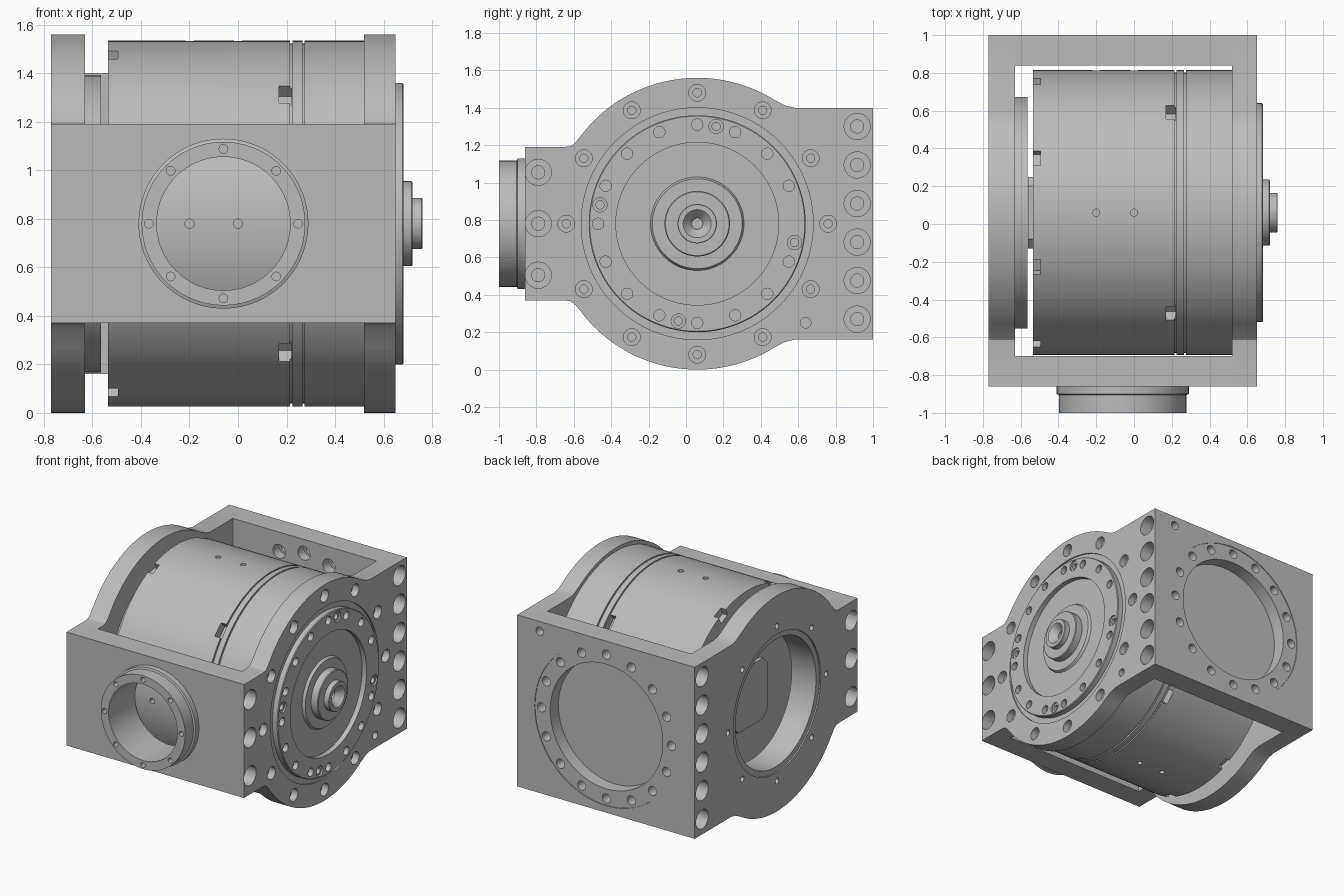
import bpy, bmesh, math
from mathutils import Vector, Matrix

cube = bpy.data.objects.get("Cube")
if cube:
    bpy.data.objects.remove(cube, do_unlink=True)

grey = bpy.data.materials.new("machined grey")
grey.use_nodes = True
colour = (0.5, 0.5, 0.5, 1)
grey.diffuse_color = colour
grey.node_tree.nodes["Principled BSDF"].inputs["Base Color"].default_value = colour

CY, CZ, CX = 0.06, 0.78, -0.06      # motor axis and housing centre
LEFT, RIGHT = Vector((1, 0, 0)), Vector((-1, 0, 0))
BACK, FRONT = Vector((0, 1, 0)), Vector((0, -1, 0))


def lathe(bm, profile, origin, axis, segs=96):
    """Revolve a closed (radius, height) profile about an axis."""
    rot = Vector(axis).to_track_quat('Z', 'Y')
    rings = []
    for r, h in profile:
        n = 1 if r == 0 else segs
        rings.append([bm.verts.new(Vector(origin) + rot @ Vector(
            (r * math.cos(math.tau * i / n), r * math.sin(math.tau * i / n), h)))
            for i in range(n)])
    for a, b in zip(rings, rings[1:] + rings[:1]):
        if len(a) == len(b) == 1:
            continue
        for i in range(segs):
            j = (i + 1) % segs
            quad = [a[i % len(a)], a[j % len(a)], b[j % len(b)], b[i % len(b)]]
            bm.faces.new(list(dict.fromkeys(quad)))


def bore(bm, origin, inward, radius, depth, pin=0, pin_depth=0, segs=24):
    """Stepped drill shape entering a surface."""
    profile = [(0, -0.01), (radius, -0.01), (radius, depth)]
    if pin:
        profile += [(pin, depth), (pin, pin_depth), (0, pin_depth)]
    else:
        profile.append((0, depth))
    lathe(bm, profile, origin, inward, segs)


def box(bm, low, high, matrix=Matrix()):
    low, high = Vector(low), Vector(high)
    m = matrix @ Matrix.Translation((low + high) / 2) @ Matrix.Diagonal((*(high - low), 1))
    bmesh.ops.create_cube(bm, size=1, matrix=m)


def make(name, bm):
    bmesh.ops.recalc_face_normals(bm, faces=bm.faces)
    mesh = bpy.data.meshes.new(name)
    bm.to_mesh(mesh)
    bm.free()
    mesh.materials.append(grey)
    obj = bpy.data.objects.new(name, mesh)
    bpy.context.collection.objects.link(obj)
    return obj


def activate(obj):
    for o in bpy.context.selected_objects:
        o.select_set(False)
    obj.select_set(True)
    bpy.context.view_layer.objects.active = obj


def cut(obj, bm):
    tool = make("cutter", bm)
    tool.hide_render = True
    mod = obj.modifiers.new("cut", 'BOOLEAN')
    mod.operation, mod.solver, mod.object = 'DIFFERENCE', 'EXACT', tool
    activate(obj)
    bpy.ops.object.modifier_apply(modifier=mod.name)
    bpy.data.objects.remove(tool, do_unlink=True)


def smooth(obj):
    activate(obj)
    bpy.ops.object.shade_smooth_by_angle(angle=math.radians(30))


def around(x, r, degrees):
    a = math.radians(degrees)
    return Vector((x, CY + r * math.cos(a), CZ + r * math.sin(a)))


def facing(y, r, degrees):
    a = math.radians(degrees)
    return Vector((CX + r * math.cos(a), y, CZ + r * math.sin(a)))


# Side plates: round middle blending into two square tabs
def side_plate(name, x0, x1):
    upper = [(1, 1.40), (0.58, 1.40), (0.53, 1.412)]
    for i in range(41):
        p = around(0, 0.78, 58 + i * (139 - 58) / 40)
        upper.append((p.y, p.z))
    upper += [(-0.59, 1.215), (-0.615, 1.195), (-0.65, 1.19), (-0.86, 1.19)]
    outline = upper + [(y, 2 * CZ - z) for y, z in reversed(upper)]
    bm = bmesh.new()
    face = bm.faces.new([bm.verts.new((x0, y, z)) for y, z in outline])
    ext = bmesh.ops.extrude_face_region(bm, geom=[face])
    bmesh.ops.translate(bm, vec=(x1 - x0, 0, 0),
                        verts=[v for v in ext["geom"] if isinstance(v, bmesh.types.BMVert)])
    return make(name, bm)


def tab_holes(bm, x, inward):
    spots = [(-0.79, CZ + k * 0.275) for k in (-1, 0, 1)]
    spots += [(0.915, 0.27 + k * 0.206) for k in range(6)]
    for y, z in spots:
        bore(bm, (x, y, z), inward, 0.07, 0.09, 0.035, 0.12)


output_plate = side_plate("output_side_plate", 0.52, 0.65)
bm = bmesh.new()
tab_holes(bm, 0.65, RIGHT)
for k in range(12):
    bore(bm, around(0.65, 0.70, k * 30), RIGHT, 0.045, 0.05, 0.022, 0.1)
bore(bm, (0.65, 0.64, 0.25), RIGHT, 0.028, 0.06)
bore(bm, around(0.65, 0, 0), RIGHT, 0.62, 0.01, segs=96)
cut(output_plate, bm)

open_plate = side_plate("open_side_plate", -0.77, -0.63)
bm = bmesh.new()
tab_holes(bm, -0.77, LEFT)
for k in range(8):
    bore(bm, around(-0.77, 0.56, k * 45), LEFT, 0.02, 0.08)
bore(bm, around(-0.77, 0, 0), LEFT, 0.5, 0.01, 0.46, 0.2, segs=96)
cut(open_plate, bm)

# Front wall with round opening
bm = bmesh.new()
box(bm, (-0.63, -0.86, 0.37), (0.52, -0.70, 1.19))
front_wall = make("front_wall", bm)
bm = bmesh.new()
bore(bm, facing(-0.86, 0, 0), BACK, 0.275, 0.2, segs=96)
cut(front_wall, bm)

# Front collar with bolt holes
bm = bmesh.new()
lathe(bm, [(0.275, 0), (0.35, 0), (0.35, 0.04), (0.337, 0.045), (0.337, 0.14), (0.275, 0.14)],
      facing(-0.86, 0, 0), FRONT)
collar = make("front_collar", bm)
bm = bmesh.new()
for k in range(8):
    bore(bm, facing(-1, 0.308, k * 45), BACK, 0.018, 0.06, segs=16)
cut(collar, bm)

# Back wall with round recess and bolt circle
bm = bmesh.new()
box(bm, (-0.63, 0.84, 0.16), (0.52, 1, 1.40))
back_wall = make("back_wall", bm)
bm = bmesh.new()
bore(bm, facing(1, 0, 0), FRONT, 0.57, 0.005, 0.45, 0.1, segs=96)
cut(back_wall, bm)
bm = bmesh.new()
for k in range(16):
    bore(bm, facing(0.84, 0.52, k * 22.5), BACK, 0.05, 0.07, 0.033, 0.17)
bore(bm, (0.47, 1, 1.33), FRONT, 0.03, 0.06)
cut(back_wall, bm)

# Motor body with two grooves, notches and pin holes
bm = bmesh.new()
R, G = 0.754, 0.742
lathe(bm, [(0, 0), (R, 0), (R, 0.75), (G, 0.75), (G, 0.76), (R, 0.76), (R, 0.8),
           (G, 0.8), (G, 0.81), (R, 0.81), (R, 1.055), (0, 1.055)],
      around(-0.535, 0, 0), LEFT, 128)
body = make("motor_body", bm)
bm = bmesh.new()
centre = Matrix.Translation((0, CY, CZ))
for k in range(8):
    turn = centre @ Matrix.Rotation(math.radians(22.5 + 45 * k), 4, 'X')
    box(bm, (-0.55, 0.70, -0.042), (-0.495, 0.80, 0.042), turn)
for k in range(4):
    turn = centre @ Matrix.Rotation(math.radians(45 + 90 * k), 4, 'X')
    box(bm, (0.17, 0.69, -0.05), (0.22, 0.80, 0.05), turn)
    for x in (-0.2, 0):
        rim = around(x, R, 90 * k)
        bore(bm, rim, around(x, 0, 0) - rim, 0.019, 0.04, segs=16)
cut(body, bm)

# Spacer ring and end cover
bm = bmesh.new()
lathe(bm, [(0.46, 0), (0.613, 0), (0.613, 0.07), (0.46, 0.07)], around(-0.635, 0, 0), LEFT)
spacer = make("spacer_ring", bm)
bm = bmesh.new()
box(bm, (-0.56, CY - 0.19, CZ - 0.22), (-0.53, CY + 0.19, CZ + 0.22))
corners = [e for e in bm.edges if abs(e.verts[0].co.x - e.verts[1].co.x) > 0.01]
bmesh.ops.bevel(bm, geom=corners, offset=0.05, segments=1, affect='EDGES')
make("end_cover", bm)

# Output flange with stepped hub
bm = bmesh.new()
lathe(bm, [(0, -0.02), (0.58, -0.02), (0.58, 0.037), (0.575, 0.042), (0.435, 0.042),
           (0.435, 0.006), (0.25, 0.006), (0.24, 0.025), (0.175, 0.025), (0.175, 0.075),
           (0.17, 0.08), (0.105, 0.08), (0.105, 0.117), (0.102, 0.12), (0.075, 0.12),
           (0.03, 0.07), (0.03, 0.04), (0, 0.04)], around(0.64, 0, 0), LEFT)
flange = make("output_flange", bm)
bm = bmesh.new()
for k in range(1, 16):
    bore(bm, around(0.682, 0.53, k * 22.5), RIGHT, 0.03, 0.035)
for k in range(4):
    bore(bm, around(0.682, 0.53, 79 + k * 90), RIGHT, 0.038, 0.012, 0.022, 0.035)
cut(flange, bm)

for part in (output_plate, open_plate, front_wall, collar, back_wall, body, spacer, flange):
    smooth(part)
